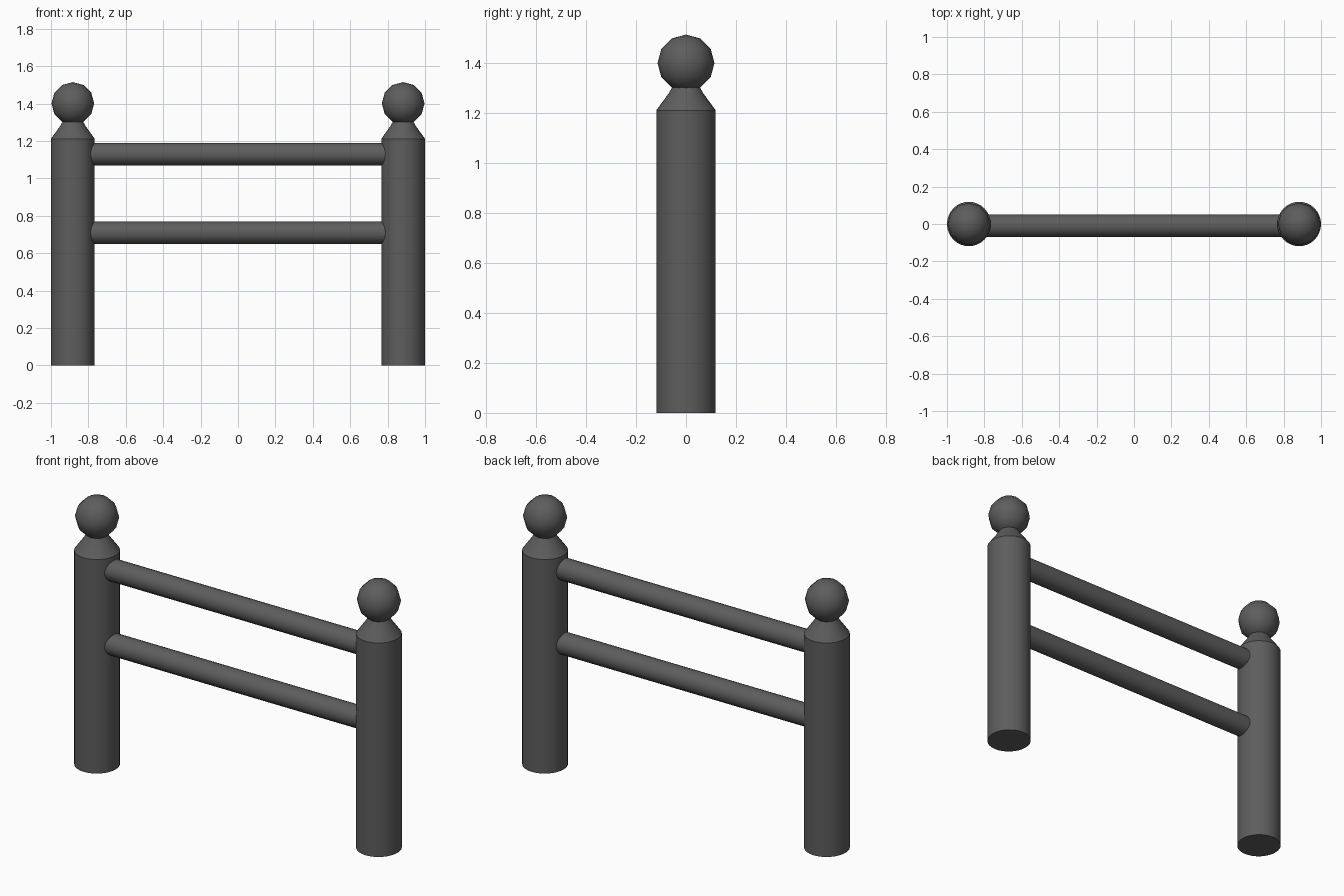
import bpy, math

if "Cube" in bpy.data.objects:
    bpy.data.objects.remove(bpy.data.objects["Cube"])

POST_X, POST_R = 0.883, 0.117

# Dark grey paint for every part
dark = bpy.data.materials.new("dark_grey")
dark.diffuse_color = (0.11, 0.11, 0.11, 1)
dark.use_nodes = True
dark.node_tree.nodes["Principled BSDF"].inputs["Base Color"].default_value = dark.diffuse_color


def finish(obj, angle):
    """Paint the part and smooth its soft edges."""
    obj.data.materials.append(dark)
    bpy.context.view_layer.objects.active = obj
    obj.select_set(True)
    bpy.ops.object.shade_smooth_by_angle(angle=math.radians(angle))
    obj.select_set(False)


def lathe(name, profile, x, sides=32):
    """Closed solid of revolution from (radius, z) points."""
    verts, faces = [], []
    for r, z in profile:
        for i in range(sides):
            a = 2 * math.pi * i / sides
            verts.append((r * math.cos(a), 1.015 * r * math.sin(a), z))
    for k in range(len(profile) - 1):
        for i in range(sides):
            j = (i + 1) % sides
            a, b = k * sides, (k + 1) * sides
            faces.append((a + i, a + j, b + j, b + i))
    faces.append(tuple(reversed(range(sides))))
    top = (len(profile) - 1) * sides
    faces.append(tuple(range(top, top + sides)))
    mesh = bpy.data.meshes.new(name)
    mesh.from_pydata(verts, [], faces)
    obj = bpy.data.objects.new(name, mesh)
    obj.location.x = x
    bpy.context.collection.objects.link(obj)
    finish(obj, 25)


# Posts with tapered shoulders, each topped by a low-poly ball
post_profile = [(POST_R, 0), (POST_R, 1.212), (0.068, 1.28), (0.054, 1.305)]
for side, x in (("left", -POST_X), ("right", POST_X)):
    lathe(f"{side}_post", post_profile, x)
    bpy.ops.mesh.primitive_uv_sphere_add(segments=12, ring_count=6, radius=0.114,
                                         location=(x, 0, 1.401))
    ball = bpy.context.object
    ball.name = f"{side}_ball"
    finish(ball, 40)

# Horizontal rails set into the posts
for name, z in (("upper_rail", 1.13), ("lower_rail", 0.71)):
    bpy.ops.mesh.primitive_cylinder_add(vertices=24, radius=0.06, depth=2 * 0.84,
                                        location=(0, -0.009, z),
                                        rotation=(0, math.pi / 2, 0))
    rail = bpy.context.object
    rail.name = name
    finish(rail, 30)
